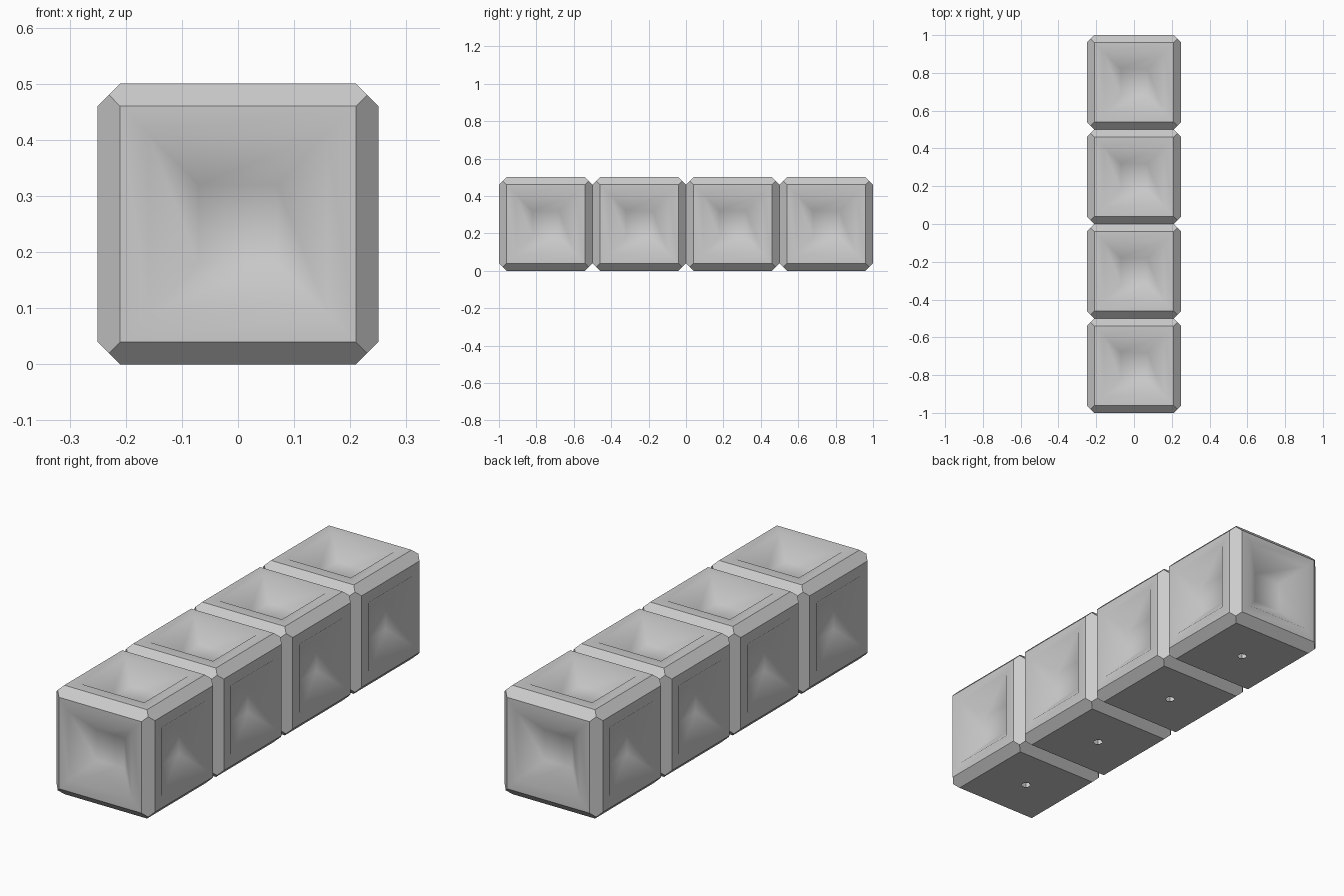
import bpy
import bmesh
import math
from itertools import product
from mathutils import Vector, Matrix

cube = bpy.data.objects.get("Cube")
if cube:
    bpy.data.objects.remove(cube, do_unlink=True)

SIZE = 0.5
HALF = SIZE / 2
CHAMFER = 0.04
RIM = 0.05          # flat border around each recess
SLOPE_RUN = 0.09    # width of the sloping recess walls
DEPTH = 0.075
HOLE_RADIUS = 0.02

# Single grey material
grey = bpy.data.materials.new("light_grey")
grey.use_nodes = True
colour = (0.6, 0.6, 0.6, 1.0)
grey.diffuse_color = colour
grey.node_tree.nodes["Principled BSDF"].inputs["Base Color"].default_value = colour


def make_block_mesh():
    bm = bmesh.new()

    # Chamfered cube: six square panels plus mitred corner points
    flat, mitre = HALF - CHAMFER, HALF - CHAMFER / 2
    for signs in product((-1, 1), repeat=3):
        corner = Vector(signs)
        bm.verts.new(corner * mitre)
        for axis in range(3):
            point = corner * flat
            point[axis] = signs[axis] * HALF
            bm.verts.new(point)
    bmesh.ops.convex_hull(bm, input=bm.verts[:])
    bmesh.ops.dissolve_limit(bm, angle_limit=math.radians(1),
                             verts=bm.verts[:], edges=bm.edges[:])
    bmesh.ops.recalc_face_normals(bm, faces=bm.faces[:])
    bm.normal_update()
    shell_verts = set(bm.verts)

    # Recessed panels on the sides and top
    panels = [f for f in bm.faces
              if max(abs(c) for c in f.normal) > 0.99 and f.normal.z > -0.5]
    bmesh.ops.inset_individual(bm, faces=panels, thickness=RIM,
                               use_even_offset=True)
    bmesh.ops.inset_individual(bm, faces=panels, thickness=SLOPE_RUN,
                               depth=-DEPTH, use_even_offset=True)

    # Small six-sided hole in the flat base
    bm.normal_update()
    base = next(f for f in bm.faces if f.normal.z < -0.99)
    rim_edges = list(base.edges)
    bmesh.ops.delete(bm, geom=[base], context='FACES_ONLY')
    ring = bmesh.ops.create_circle(bm, segments=6, radius=HOLE_RADIUS,
                                   matrix=Matrix.Translation((0, 0, -HALF)))
    ring_edges = {e for v in ring["verts"] for e in v.link_edges}
    filled = bmesh.ops.triangle_fill(bm, edges=rim_edges + list(ring_edges),
                                     use_beauty=True, normal=(0, 0, -1))
    for face in filled["geom"]:
        if isinstance(face, bmesh.types.BMFace):
            face.normal_update()
            if face.normal.z > 0:
                face.normal_flip()

    # Smooth recesses, crisp chamfers
    for face in bm.faces:
        face.smooth = True
    for edge in bm.edges:
        edge.smooth = not all(v in shell_verts for v in edge.verts)

    mesh = bpy.data.meshes.new("block")
    bm.to_mesh(mesh)
    bm.free()
    mesh.materials.append(grey)
    return mesh


# Row of four touching blocks
block_mesh = make_block_mesh()
for i in range(4):
    block = bpy.data.objects.new(f"block_{i + 1}", block_mesh)
    block.location = (0, (i - 1.5) * SIZE, HALF)
    bpy.context.collection.objects.link(block)
